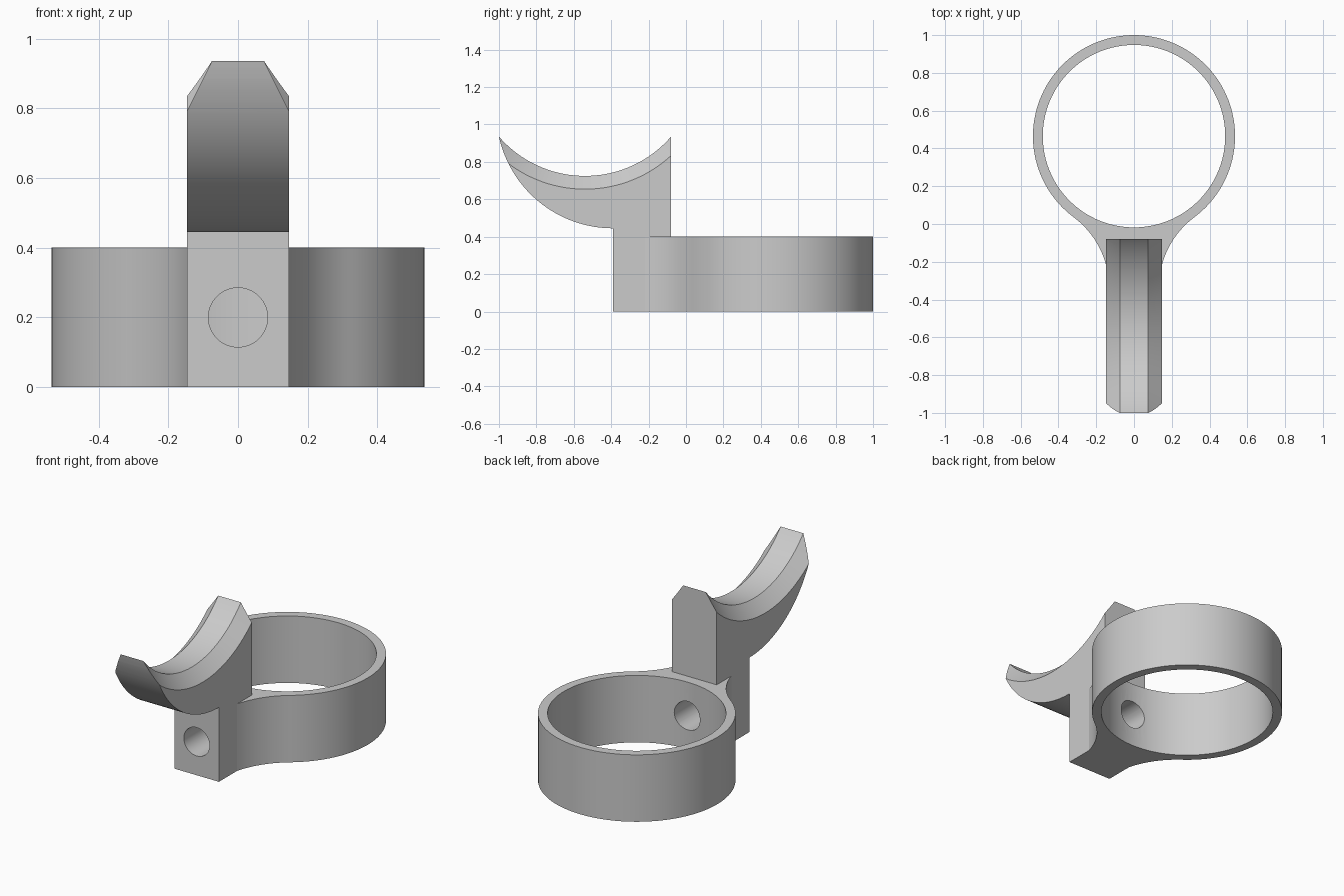
import bpy, bmesh
from math import sin, cos, pi, radians, atan2, hypot
from mathutils import Matrix, Vector

cube = bpy.data.objects.get("Cube")
if cube:
    bpy.data.objects.remove(cube, do_unlink=True)

grey = bpy.data.materials.new("plain grey")
grey.use_nodes = True
colour = (0.6, 0.6, 0.6, 1)
grey.diffuse_color = colour
grey.node_tree.nodes["Principled BSDF"].inputs["Base Color"].default_value = colour


def arc(centre, radius, start, end, steps):
    """Points along an arc, angles in radians."""
    angles = [start + (end - start) * i / steps for i in range(steps + 1)]
    return [(centre[0] + radius * cos(a), centre[1] + radius * sin(a)) for a in angles]


def angle_to(centre, point):
    return atan2(point[1] - centre[1], point[0] - centre[0])


def finish(name, bm):
    bmesh.ops.recalc_face_normals(bm, faces=bm.faces)
    mesh = bpy.data.meshes.new(name)
    bm.to_mesh(mesh)
    bm.free()
    mesh.materials.append(grey)
    obj = bpy.data.objects.new(name, mesh)
    bpy.context.collection.objects.link(obj)
    return obj


def prism(name, points, place, depth):
    """Extrude a 2D outline; place turns (u, v) into a 3D point."""
    bm = bmesh.new()
    face = bm.faces.new([bm.verts.new(place(u, v)) for u, v in points])
    new = bmesh.ops.extrude_face_region(bm, geom=[face])["geom"]
    bmesh.ops.translate(bm, vec=Vector(depth),
                        verts=[g for g in new if isinstance(g, bmesh.types.BMVert)])
    return finish(name, bm)


def combine(target, other, operation):
    mod = target.modifiers.new(operation, "BOOLEAN")
    mod.operation = operation
    mod.solver = "EXACT"
    mod.object = other
    bpy.context.view_layer.objects.active = target
    bpy.ops.object.modifier_apply(modifier=mod.name)
    bpy.data.objects.remove(other, do_unlink=True)


HALF = 0.147           # half width of the stem
FRONT = -0.39          # front face of the stem
HEIGHT = 0.4           # height of the ring
ring = (0, 0.465)
outer, inner = 0.535, 0.483

# Ring and stem outline: straight stem, concave flare tangent to the ring
join = radians(-53.3)
normal = Vector((cos(join), sin(join)))
tangent_point = Vector(ring) + outer * normal
stem_end = Vector((HALF, -0.22))
d = stem_end - tangent_point
flare_radius = d.length_squared / (2 * d.dot(normal))
flare = tangent_point + flare_radius * normal
right = arc(flare, flare_radius, angle_to(flare, stem_end),
            angle_to(flare, tangent_point), 14)
left = [(-x, y) for x, y in reversed(right)]
around = arc(ring, outer, join, pi - join, 100)[1:-1]
outline = [(-HALF, FRONT), (HALF, FRONT)] + right + around + left
body = prism("ring_and_saddle", outline, lambda u, v: (u, v, 0), (0, 0, HEIGHT))

# Saddle: curved underside, straight back
under = (FRONT, 1.07)
under_radius = 0.625
tip = angle_to(under, (-1, 0.935))
profile = [(-0.08, HEIGHT), (FRONT, HEIGHT)]
profile += arc(under, under_radius, -pi / 2, tip - 2 * pi if tip > 0 else tip, 32)
profile += [(-1, 1.0), (-0.08, 1.0)]
saddle = prism("saddle", profile, lambda u, v: (-HALF, u, v), (2 * HALF, 0, 0))

# Groove cutter: a wheel flared towards its sides, leaving bevelled rims
bm = bmesh.new()
loops = []
for x, r in ((-0.2, 0.732), (-0.075, 0.609), (0.075, 0.609), (0.2, 0.732)):
    loops.append([bm.verts.new((x, y, z))
                  for y, z in arc((-0.54, 1.334), r, 0, 2 * pi, 128)[:-1]])
for a, b in zip(loops, loops[1:]):
    for i in range(len(a)):
        j = (i + 1) % len(a)
        bm.faces.new((a[i], a[j], b[j], b[i]))
bm.faces.new(loops[0])
bm.faces.new(loops[-1])
combine(saddle, finish("groove_cutter", bm), "DIFFERENCE")
combine(body, saddle, "UNION")

# Ring opening
opening = prism("opening_cutter", arc(ring, inner, 0, 2 * pi, 100)[:-1],
                lambda u, v: (u, v, -0.1), (0, 0, 0.6))
combine(body, opening, "DIFFERENCE")

# Bolt hole through the stem
hole = prism("hole_cutter", arc((0, 0.2), 0.085, 0, 2 * pi, 48)[:-1],
             lambda u, v: (u, -0.6, v), (0, 0.9, 0))
combine(body, hole, "DIFFERENCE")

bpy.ops.object.select_all(action="DESELECT")
body.select_set(True)
bpy.context.view_layer.objects.active = body
bpy.ops.object.shade_smooth_by_angle(angle=radians(12))
